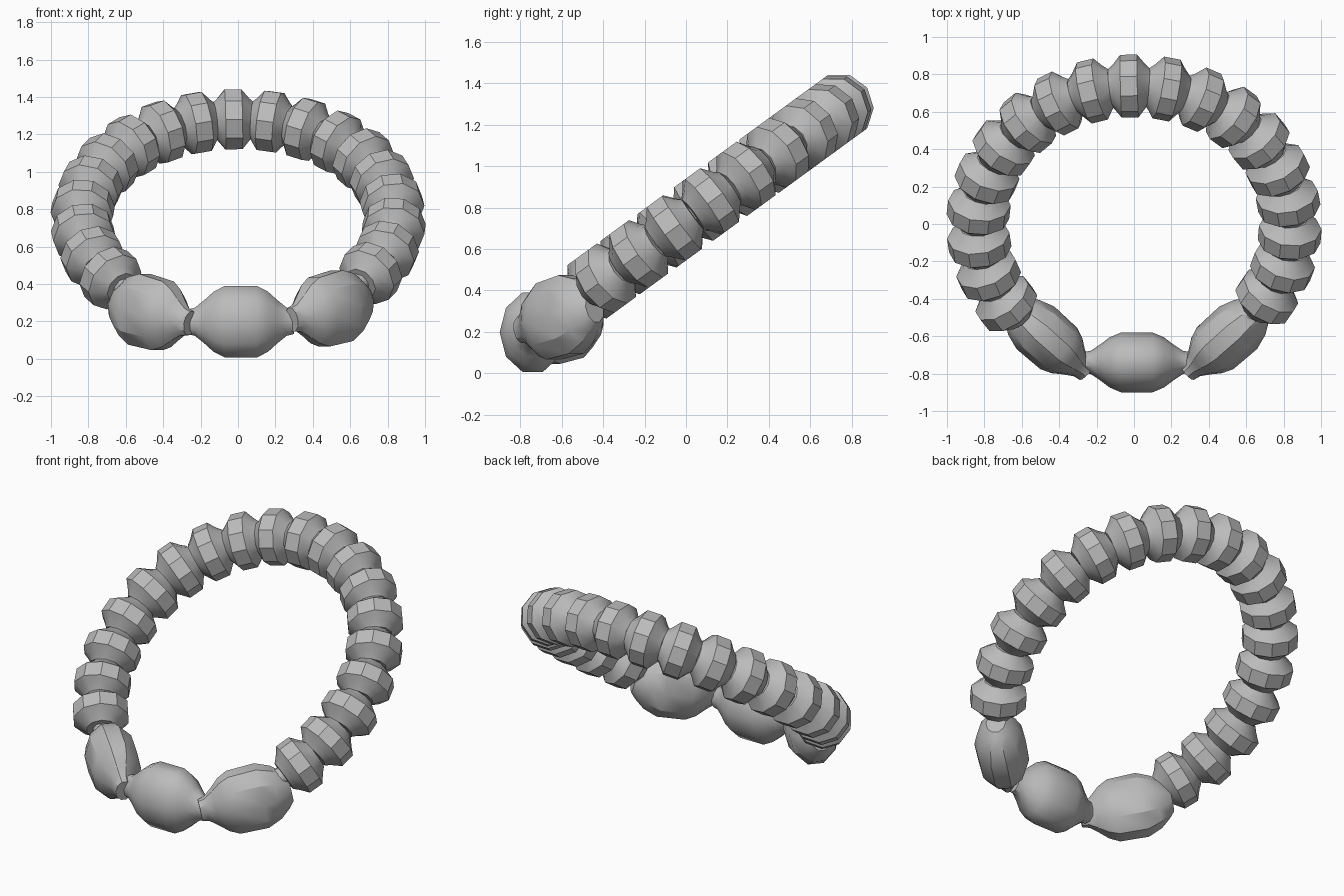
import bpy, bmesh
from math import sin, cos, pi, radians
from mathutils import Vector, Matrix

cube = bpy.data.objects.get("Cube")
if cube:
    bpy.data.objects.remove(cube, do_unlink=True)

grey = bpy.data.materials.new("bead grey")
grey.use_nodes = True
grey.diffuse_color = (0.5, 0.5, 0.5, 1)
grey.node_tree.nodes["Principled BSDF"].inputs["Base Color"].default_value = (0.5, 0.5, 0.5, 1)

# The bracelet is a slightly oval ring leaning back
HALF_WIDTH, HALF_LENGTH, HEIGHT = 0.835, 0.913, 0.742
TILT = radians(36.1)
ALONG = Vector((0, cos(TILT), sin(TILT)))
NORMAL = Vector((0, -sin(TILT), cos(TILT)))
SIDES = 10


def ring_point(degrees):
    t = radians(degrees)
    return Vector((HALF_WIDTH * sin(t), 0, HEIGHT)) + ALONG * HALF_LENGTH * cos(t)


def frame(position, tangent, up):
    """Axes: outward, up, tangent."""
    tangent = tangent.normalized()
    up = (up - tangent * up.dot(tangent)).normalized()
    m = Matrix((up.cross(tangent), up, tangent)).transposed().to_4x4()
    m.translation = position
    return m


def ring_frame(degrees):
    t = radians(degrees)
    tangent = Vector((HALF_WIDTH * cos(t), 0, 0)) - ALONG * HALF_LENGTH * sin(t)
    return frame(ring_point(degrees), tangent, NORMAL)


def joined(start, end):
    """Join two half profiles, each given from the middle outwards."""
    return [(-p, r) for p, r in reversed(start)] + end


def bead(name, profile, placement, flat=(1, 1), angle=30):
    """Turn a (position, radius) profile around the frame's third axis."""
    bm = bmesh.new()
    rings = [[bm.verts.new((r * flat[0] * cos(2 * pi * k / SIDES),
                            r * flat[1] * sin(2 * pi * k / SIDES), p))
              for k in range(SIDES)] for p, r in profile]
    for low, high in zip(rings, rings[1:]):
        for k in range(SIDES):
            n = (k + 1) % SIDES
            bm.faces.new((low[k], low[n], high[n], high[k]))
    bm.faces.new(rings[0][::-1])
    bm.faces.new(rings[-1])
    bmesh.ops.recalc_face_normals(bm, faces=bm.faces)
    mesh = bpy.data.meshes.new(name)
    bm.to_mesh(mesh)
    bm.free()
    mesh.materials.append(grey)
    ob = bpy.data.objects.new(name, mesh)
    bpy.context.collection.objects.link(ob)
    ob.matrix_world = placement
    bpy.ops.object.select_all(action='DESELECT')
    ob.select_set(True)
    bpy.context.view_layer.objects.active = ob
    bpy.ops.object.shade_smooth_by_angle(angle=radians(angle))


# Small faceted beads around the back and sides
small = [(0.045, 0.168), (0.085, 0.118), (0.112, 0.092)]
for i in range(-9, 10):
    bead(f"small_bead_{i + 10}", joined(small, small), ring_frame(-1.7 + 13.72 * i))

# Large oval beads at the front, standing upright, with thin necks between them
UP = Vector((0, 0, 1))
neck_half = [(0.085, 0.19), (0.145, 0.16), (0.195, 0.115), (0.245, 0.075), (0.285, 0.065)]
outer_half = [(0.085, 0.195), (0.17, 0.16), (0.23, 0.11), (0.26, 0.075)]
bead("large_bead_middle", joined(neck_half, neck_half),
     frame(Vector((0.015, -0.74, 0.198)), Vector((1, 0, 0)), UP), (0.84, 1.06), 40)
for name, side, center in (("left", 1, (0.495, -0.61, 0.267)),
                           ("right", -1, (-0.465, -0.61, 0.247))):
    bead("large_bead_" + name, joined(neck_half, outer_half),
         frame(Vector(center), Vector((side * 0.72, 0.64, 0.2)), UP), (0.78, 1.04))

# Cord through the small beads, ending inside the large ones
path = bpy.data.curves.new("cord", 'CURVE')
path.dimensions = '3D'
path.bevel_depth = 0.06
path.bevel_resolution = 2
path.use_fill_caps = True
spline = path.splines.new('POLY')
STEPS = 54
spline.points.add(STEPS)
for k, point in enumerate(spline.points):
    point.co = (*ring_point(-135 + 270 * k / STEPS), 1)
spline.use_smooth = True
path.materials.append(grey)
cord = bpy.data.objects.new("cord", path)
bpy.context.collection.objects.link(cord)
